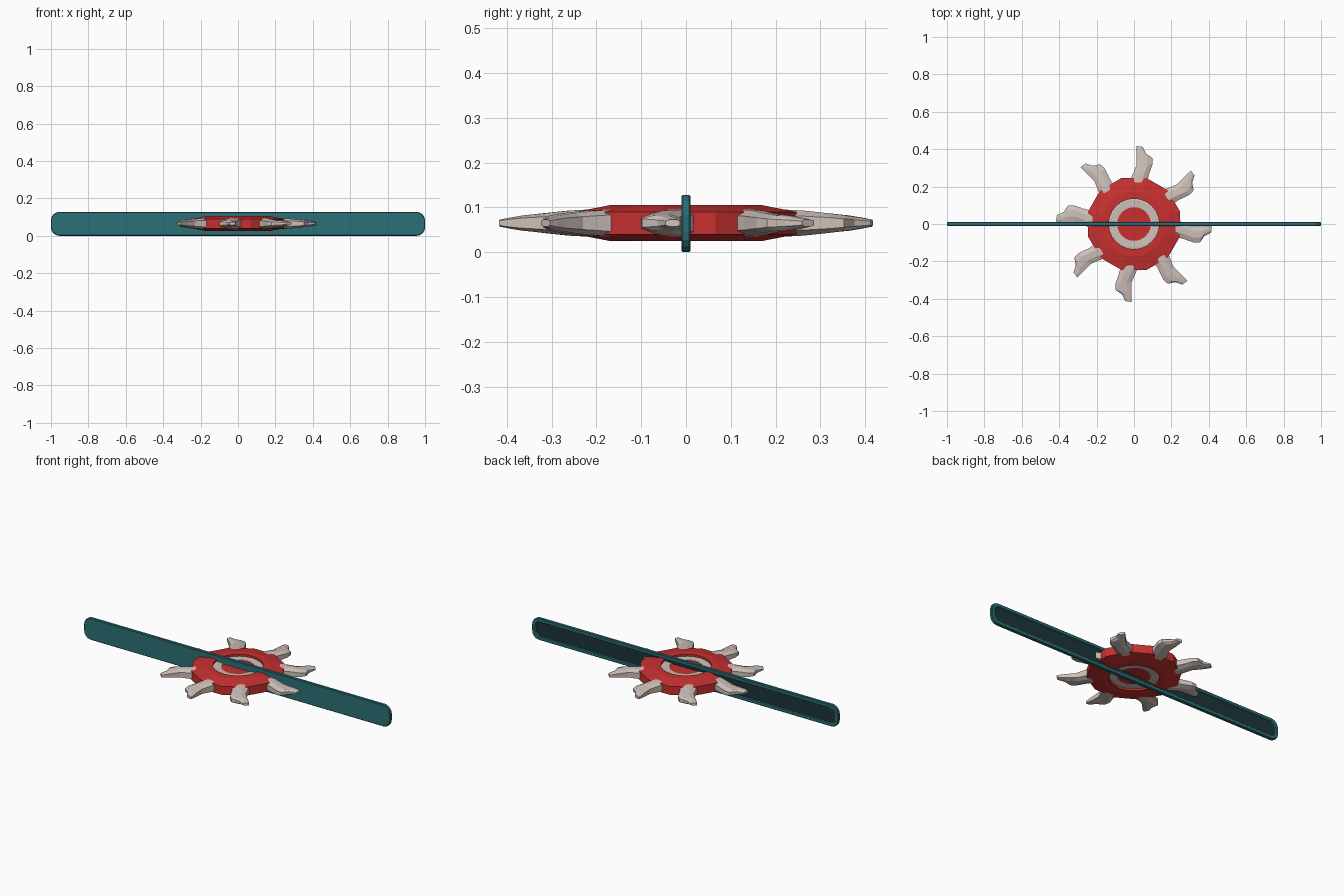
import bpy, bmesh
from math import pi, cos, sin, hypot, radians

if "Cube" in bpy.data.objects:
    bpy.data.objects.remove(bpy.data.objects["Cube"])

ZC = 0.065  # mid height of the wheel


def material(name, color):
    m = bpy.data.materials.new(name)
    m.diffuse_color = (*color, 1)
    m.use_nodes = True
    m.node_tree.nodes["Principled BSDF"].inputs["Base Color"].default_value = m.diffuse_color
    return m


RED = material("red", (0.58, 0.03, 0.03))
BONE = material("bone", (0.62, 0.53, 0.49))
TEAL = material("teal", (0.025, 0.16, 0.18))
DARK = material("dark_teal", (0.012, 0.035, 0.04))


def finish(name, bm, *mats):
    bmesh.ops.recalc_face_normals(bm, faces=bm.faces)
    me = bpy.data.meshes.new(name)
    bm.to_mesh(me)
    bm.free()
    ob = bpy.data.objects.new(name, me)
    bpy.context.collection.objects.link(ob)
    for m in mats:
        me.materials.append(m)
    return ob


def lathe(name, profile, mat, n=24):
    """Closed ring from (radius, height, polygonal) points; polygonal rings become 12-gons."""
    bm = bmesh.new()
    rings = []
    for r, z, poly in profile:
        ring = []
        for i in range(n):
            a = radians(15) + 2 * pi * i / n
            k = cos(pi / 12) if poly and i % 2 else 1
            ring.append(bm.verts.new((r * k * cos(a), r * k * sin(a), ZC + z)))
        rings.append(ring)
    for a, b in zip(rings, rings[1:] + rings[:1]):
        for i in range(n):
            j = (i + 1) % n
            bm.faces.new((a[i], a[j], b[j], b[i]))
    return finish(name, bm, mat)


# wheel body, inner ring and hub
lathe("wheel_body", [(0.135, 0.04, 0), (0.176, 0.04, 1), (0.255, 0.025, 1),
                     (0.255, -0.025, 1), (0.176, -0.04, 1), (0.135, -0.04, 0)], RED)
lathe("inner_ring", [(0.137, 0.028, 0), (0.128, 0.03, 0), (0.09, 0.028, 0),
                     (0.09, -0.028, 0), (0.128, -0.03, 0), (0.137, -0.028, 0)], BONE)
bm = bmesh.new()
bmesh.ops.create_cone(bm, cap_ends=True, segments=24, radius1=0.091, radius2=0.091, depth=0.05)
bmesh.ops.translate(bm, verts=bm.verts, vec=(0, 0, ZC))
finish("hub", bm, RED)

# curved teeth: concave and convex edges, thinning towards the tip
CONCAVE = [(-0.03, 0.225), (-0.012, 0.255), (0.013, 0.312), (0.013, 0.37), (0.013, 0.417)]
CONVEX = [(0.07, 0.22), (0.08, 0.265), (0.10, 0.322), (0.10, 0.353), (0.046, 0.412)]
CONVEX = CONVEX[:3] + [(0.098, 0.353), (0.064, 0.376), (0.046, 0.412)]
CONCAVE.insert(4, (0.012, 0.395))
HALF = [0.03, 0.028, 0.022, 0.017, 0.013, 0.008]


def tooth(name, angle):
    bm = bmesh.new()
    c, s = cos(angle), sin(angle)
    loops = []
    for (ax, ay), (bx, by), h in zip(CONCAVE, CONVEX, HALF):
        # six-sided section with thin outer edges
        pts = []
        for t, z in ((0, -.65), (.3, -1), (.7, -1), (1, -.55), (1, .55), (.7, 1), (.3, 1), (0, .65)):
            x, y = ax + (bx - ax) * t, ay + (by - ay) * t
            pts.append(bm.verts.new((c * x - s * y, s * x + c * y, ZC + z * h)))
        loops.append(pts)
    for p, q in zip(loops, loops[1:]):
        for i in range(8):
            j = (i + 1) % 8
            bm.faces.new((p[i], p[j], q[j], q[i]))
    bm.faces.new(loops[0])
    bm.faces.new(loops[-1])
    finish(name, bm, BONE)


for i in range(8):
    tooth(f"tooth_{i + 1}", i * pi / 4)

# long board with rounded corners and a recessed dark back panel
bm = bmesh.new()


def outline(inset, y):
    w, h, r = 1 - inset, 0.064 - inset, 0.045 - inset * 0.5
    pts = []
    for q, (sx, sz) in enumerate(((1, 1), (-1, 1), (-1, -1), (1, -1))):
        for k in range(5):
            a = pi / 2 * (q + k / 4)
            pts.append(bm.verts.new((sx * (w - r) + r * cos(a), y,
                                     0.064 + sz * (h - r) + r * sin(a))))
    return pts


steps = [outline(*p) for p in ((0.003, -0.01), (0, -0.007), (0, 0.007), (0.003, 0.01),
                               (0.018, 0.01), (0.022, 0.005))]
for p, q in zip(steps, steps[1:]):
    for i in range(20):
        j = (i + 1) % 20
        bm.faces.new((p[i], p[j], q[j], q[i]))
bm.faces.new(steps[0])
bm.faces.new(steps[-1]).material_index = 1
finish("board", bm, TEAL, DARK)
